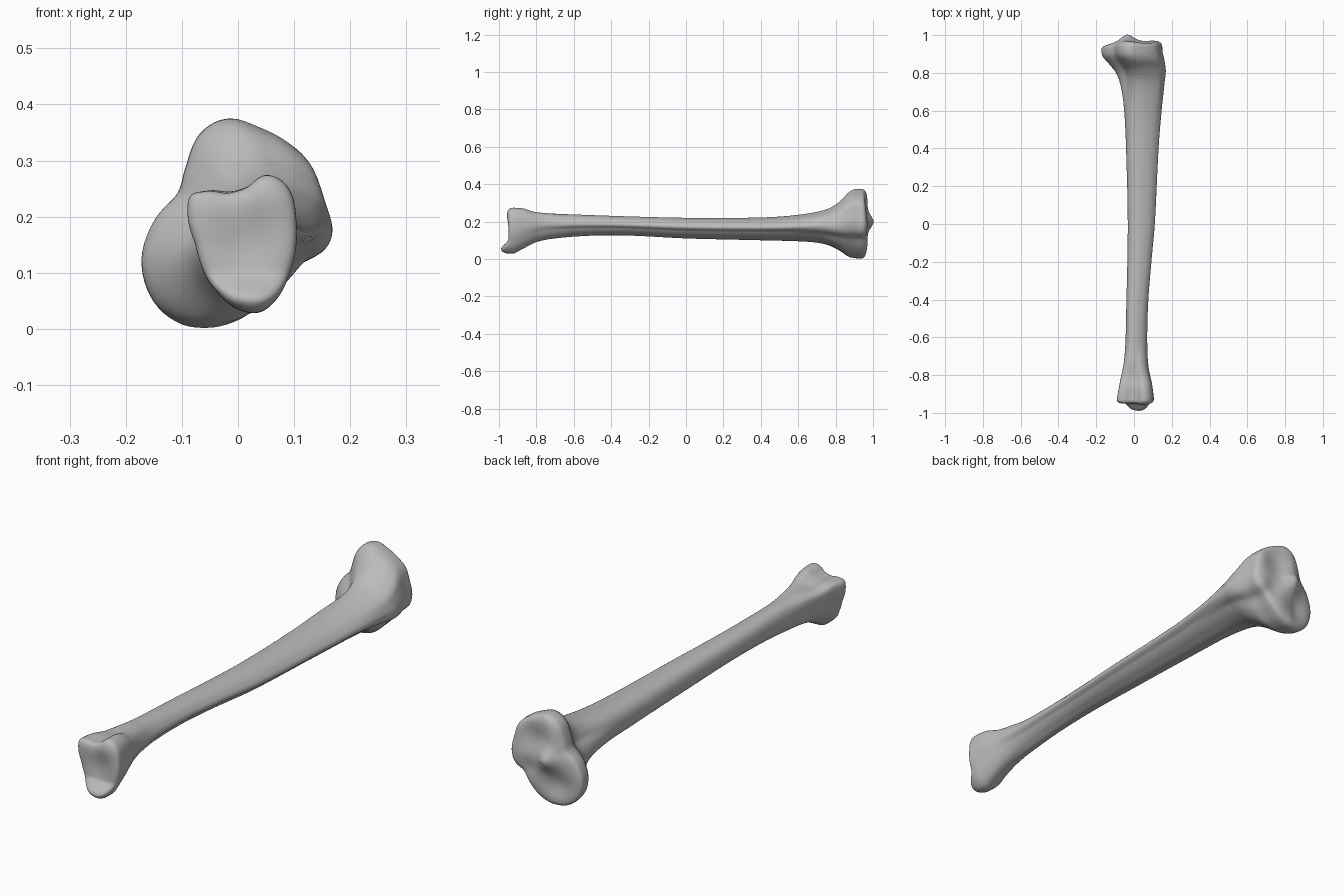
import bpy, math
from math import exp, pi, hypot, atan2, sin, cos

cube = bpy.data.objects.get("Cube")
if cube:
    bpy.data.objects.remove(cube)

SIDES, RINGS, CAP = 96, 130, 22


def hermite(points, y):
    """Smooth curve through (position, value) pairs."""
    last = len(points) - 1
    i = 0
    while i < last - 1 and y > points[i + 1][0]:
        i += 1

    def slope(k):
        a, b = points[max(k - 1, 0)], points[min(k + 1, last)]
        return (b[1] - a[1]) / (b[0] - a[0])

    (a, va), (b, vb) = points[i], points[i + 1]
    d = b - a
    t = min(max((y - a) / d, 0), 1)
    return (va * (1 + 2 * t) * (1 - t) ** 2 + vb * t * t * (3 - 2 * t)
            + d * t * (1 - t) * ((1 - t) * slope(i) - t * slope(i + 1)))


def fit_unit(outline):
    """Stretch an outline to fill the square from -1 to 1."""
    xs, zs = zip(*outline)

    def norm(v, vals):
        return 2 * (v - min(vals)) / (max(vals) - min(vals)) - 1
    return [(norm(x, xs), norm(z, zs)) for x, z in outline]


def section(points):
    """Resample a loop of points at equal angles as a smooth unit outline."""
    polar = sorted((atan2(z, x), hypot(x, z)) for x, z in fit_unit(points))
    wrapped = [(a + turn * 2 * pi, r) for turn in (-1, 0, 1) for a, r in polar]
    angles = [2 * pi * k / SIDES - pi for k in range(SIDES)]
    return fit_unit([(cos(a) * hermite(wrapped, a), sin(a) * hermite(wrapped, a)) for a in angles])


def smooth(a, b, v):
    t = min(max((v - a) / (b - a), 0), 1)
    return t * t * (3 - 2 * t)


def bump(x, z, cx, cz, size):
    return exp(-((x - cx) ** 2 + (z - cz) ** 2) / (2 * size * size))


# Cross-sections: lower joint, shaft, upper joint
ankle = section([(.05, .273), (.09, .25), (.105, .18), (.095, .1), (.07, .045), (.04, .02),
                 (0, .025), (-.04, .06), (-.075, .14), (-.09, .2), (-.085, .235),
                 (-.06, .243), (-.02, .24), (.015, .25)])
shaft = section([(.11, .17), (.095, .195), (.06, .214), (.02, .22), (-.015, .21), (-.035, .175),
                 (-.03, .14), (-.005, .115), (.02, .11), (.055, .122), (.09, .15)])
knee = section([(-.01, .375), (-.06, .35), (-.088, .29), (-.105, .24), (-.15, .19), (-.172, .12),
                (-.15, .05), (-.1, .01), (-.05, .002), (.02, .02), (.07, .06), (.11, .11),
                (.155, .14), (.17, .18), (.158, .25), (.14, .3), (.1, .335), (.05, .36)])

# Silhouette curves along the length
left_edge = [(-.92, -.09), (-.85, -.077), (-.7, -.05), (-.4, -.04), (0, -.033), (.4, -.042),
             (.6, -.052), (.72, -.068), (.8, -.095), (.85, -.135), (.89, -.168), (.92, -.172)]
right_edge = [(-.92, .105), (-.85, .096), (-.75, .076), (-.6, .07), (-.4, .076), (-.2, .092),
              (0, .11), (.4, .13), (.6, .146), (.75, .162), (.82, .168), (.92, .15)]
low_edge = [(-.92, .028), (-.88, .05), (-.8, .09), (-.7, .11), (-.5, .125), (-.3, .125), (0, .11),
            (.4, .1), (.65, .092), (.75, .077), (.82, .045), (.87, .012), (.92, .002)]
top_edge = [(-.92, .274), (-.87, .27), (-.8, .25), (-.6, .238), (0, .22), (.4, .222), (.6, .236),
            (.75, .265), (.82, .305), (.87, .357), (.9, .373), (.92, .375)]


def ring_at(y):
    to_ankle = 1 - smooth(-.92, -.6, y)
    to_knee = smooth(.5, .87, y)
    to_shaft = 1 - to_ankle - to_knee
    mixed = fit_unit([tuple(to_ankle * a + to_shaft * s + to_knee * k for a, s, k in zip(*trio))
                      for trio in zip(ankle, shaft, knee)])
    x0, x1, z0, z1 = (hermite(c, y) for c in (left_edge, right_edge, low_edge, top_edge))
    return [((x0 + x1 + u * (x1 - x0)) / 2, y, (z0 + z1 + v * (z1 - z0)) / 2) for u, v in mixed]


def knee_end(x, z):
    """Two shallow dishes with a raised peak between them."""
    return (.978 + .22 * min(0, x + .04) - .022 * bump(x, z, .04, .27, .05)
            - .022 * bump(x, z, -.07, .09, .045) + .028 * bump(x, z, -.035, .2, .03)
            - .012 * bump(x, z, .06, .14, .03))


def ankle_end(x, z):
    """Hollow bearing face with a projecting lower tip."""
    return (-.955 - .047 * (1 - smooth(.045, .105, z)) + .012 * bump(x, z, .01, .15, .045)
            - .006 * bump(x, z, .05, .24, .03))


def cap_rings(rim, end, cx, cz):
    """Rounded rings closing in on the end surface."""
    rings = []
    for k in range(1, CAP):
        s = 1 - (k / CAP) ** 2
        rise = (1 - s ** 4) ** .25
        ring = []
        for x, y, z in rim:
            px, pz = cx + s * (x - cx), cz + s * (z - cz)
            ring.append((px, y + rise * (end(px, pz) - y), pz))
        rings.append(ring)
    return rings


# Loft from the lower joint to the upper joint
START, STOP = -.92, .92
body = [ring_at(START + (STOP - START) * k / RINGS) for k in range(RINGS + 1)]
front = cap_rings(body[0], ankle_end, .015, .15)
back = cap_rings(body[-1], knee_end, -.01, .19)
rings = front[::-1] + body + back

verts = [v for ring in rings for v in ring]
faces = []
for r in range(len(rings) - 1):
    for k in range(SIDES):
        n = (k + 1) % SIDES
        a, b = r * SIDES, (r + 1) * SIDES
        faces.append((a + k, a + n, b + n, b + k))
faces.append(tuple(reversed(range(SIDES))))
faces.append(tuple(range(len(verts) - SIDES, len(verts))))

mesh = bpy.data.meshes.new("shin_bone")
mesh.from_pydata(verts, [], faces)
mesh.flip_normals()
mesh.update()
bone = bpy.data.objects.new("shin_bone", mesh)
bpy.context.collection.objects.link(bone)

# Plain grey finish
grey = bpy.data.materials.new("bone_grey")
grey.use_nodes = True
colour = (.5, .5, .5, 1)
grey.diffuse_color = colour
grey.node_tree.nodes["Principled BSDF"].inputs["Base Color"].default_value = colour
mesh.materials.append(grey)

bpy.context.view_layer.objects.active = bone
bone.select_set(True)
bpy.ops.object.shade_smooth_by_angle(angle=math.radians(60))
